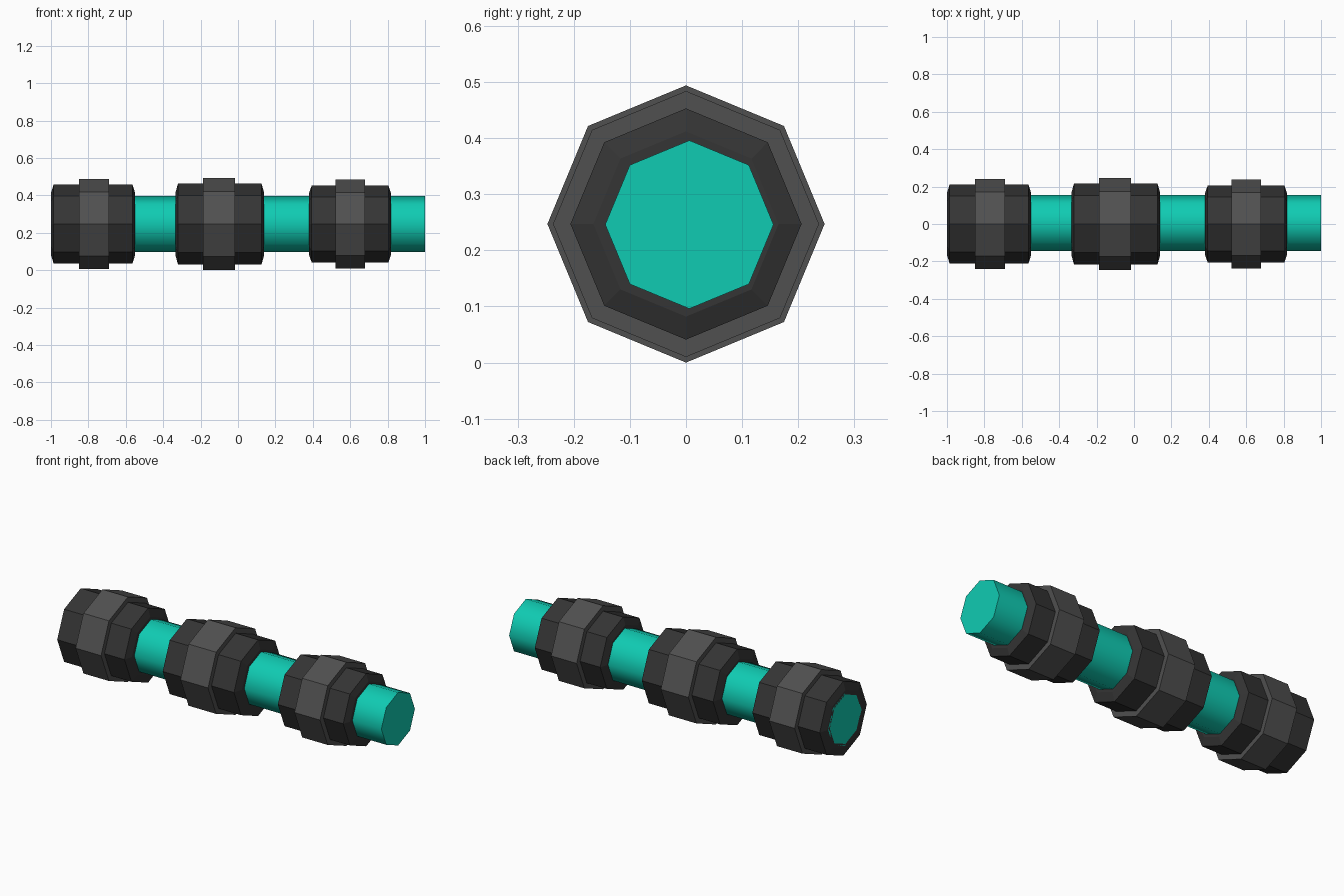
import bpy, bmesh, math

if "Cube" in bpy.data.objects:
    bpy.data.objects.remove(bpy.data.objects["Cube"])

SIDES = 8


def material(name, color):
    m = bpy.data.materials.new(name)
    m.diffuse_color = (*color, 1)
    m.use_nodes = True
    m.node_tree.nodes["Principled BSDF"].inputs["Base Color"].default_value = m.diffuse_color
    return m


teal = material("teal", (0.005, 0.6, 0.45))
dark = material("dark_grey", (0.035, 0.035, 0.035))
mid = material("mid_grey", (0.08, 0.08, 0.08))


def octagon_lathe(name, profile, centre, mat, closed=False):
    """Sweep an (x, radius) profile round the x axis in eight flat steps."""
    bm = bmesh.new()
    rings = []
    for x, r in profile:
        rings.append([bm.verts.new((x, centre[0] + r * math.sin(k * math.tau / SIDES),
                                    centre[1] + r * math.cos(k * math.tau / SIDES)))
                      for k in range(SIDES)])
    pairs = list(zip(rings, rings[1:]))
    if closed:
        pairs.append((rings[-1], rings[0]))
    for a, b in pairs:
        for k in range(SIDES):
            n = (k + 1) % SIDES
            bm.faces.new((a[k], a[n], b[n], b[k]))
    if not closed:
        bm.faces.new(rings[0])
        bm.faces.new(rings[-1])
    bmesh.ops.recalc_face_normals(bm, faces=bm.faces)
    mesh = bpy.data.meshes.new(name)
    bm.to_mesh(mesh)
    bm.free()
    obj = bpy.data.objects.new(name, mesh)
    mesh.materials.append(mat)
    bpy.context.collection.objects.link(obj)
    return obj


# Core rod, slightly off the collar axis, smooth round its length
rod = octagon_lathe("core_rod", [(-1, 0.15), (1, 0.15)], (0.006, 0.246), teal)
bpy.context.view_layer.objects.active = rod
rod.select_set(True)
bpy.ops.object.shade_smooth_by_angle(angle=math.radians(50))

# Collars: sleeve with shallow conical ends, and a raised band round its middle
AXIS = (0, 0.247)
collars = [
    ("left", -1.0, -0.55, 0.211, -0.85, -0.69, 0.241),
    ("middle", -0.335, 0.14, 0.216, -0.188, -0.015, 0.247),
    ("right", 0.38, 0.818, 0.206, 0.52, 0.68, 0.237),
]
for side, x0, x1, r, b0, b1, band_r in collars:
    c = 0.014
    octagon_lathe(side + "_sleeve",
                  [(x0, 0.14), (x0, 0.165), (x0 + c, r), (x1 - c, r), (x1, 0.165), (x1, 0.14)],
                  AXIS, dark, closed=True)
    octagon_lathe(side + "_band",
                  [(b0, r - 0.01), (b0, band_r), (b1, band_r), (b1, r - 0.01)],
                  AXIS, mid, closed=True)
